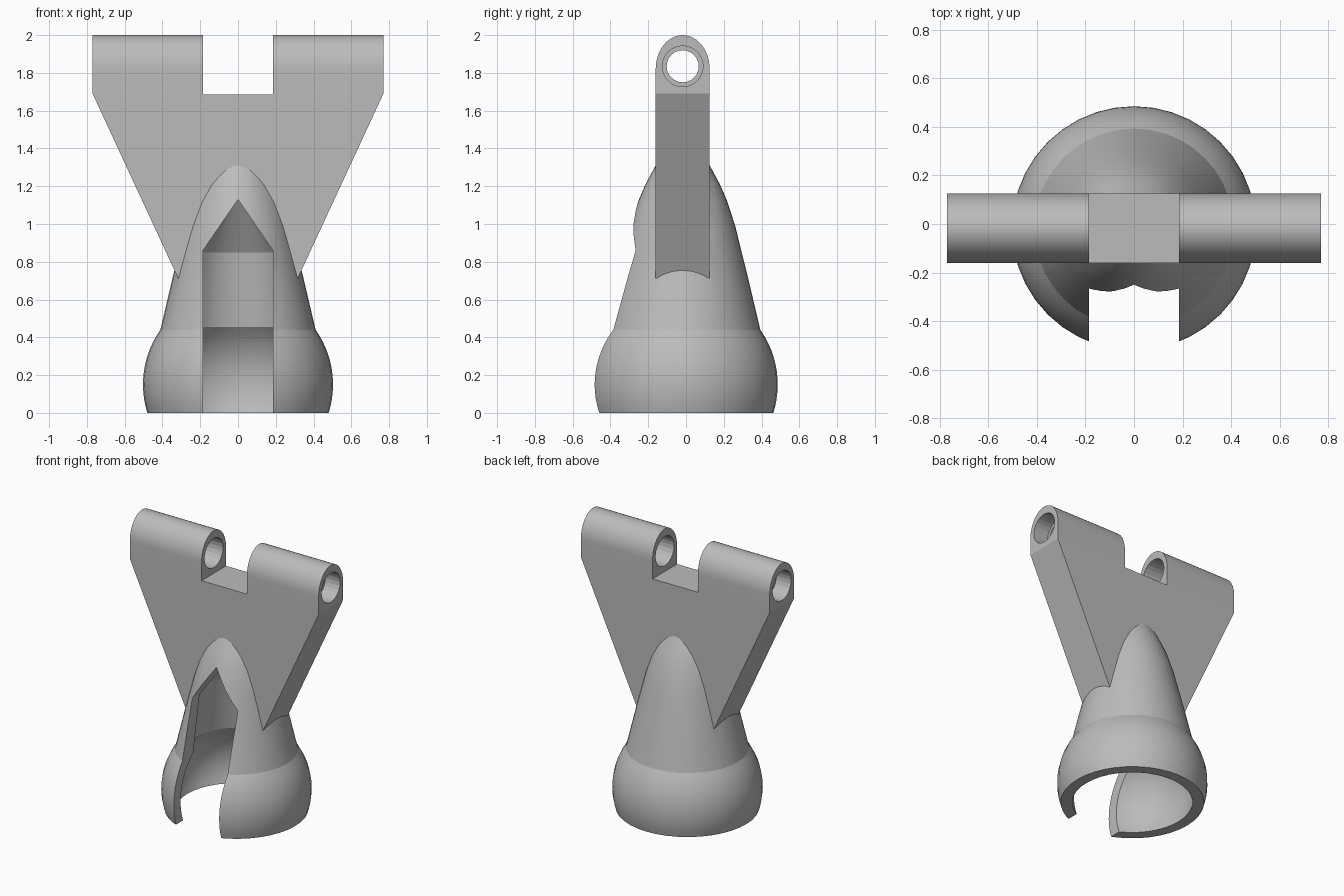
import bpy, bmesh, math
from mathutils import Vector

cube = bpy.data.objects.get("Cube")
if cube:
    bpy.data.objects.remove(cube, do_unlink=True)

CY = -0.0175      # shared centre line of socket and plate
HALF = 0.143      # half thickness of the plate
SLOT = 0.185      # half width of slot and hinge gap
SEGS = 40

grey = bpy.data.materials.new("plain_grey")
grey.use_nodes = True
colour = (0.5, 0.5, 0.5, 1)
grey.diffuse_color = colour
grey.node_tree.nodes["Principled BSDF"].inputs["Base Color"].default_value = colour


def finish(name, bm):
    bmesh.ops.remove_doubles(bm, verts=bm.verts, dist=1e-5)
    bmesh.ops.recalc_face_normals(bm, faces=bm.faces)
    mesh = bpy.data.meshes.new(name)
    bm.to_mesh(mesh)
    bm.free()
    mesh.materials.append(grey)
    obj = bpy.data.objects.new(name, mesh)
    bpy.context.collection.objects.link(obj)
    return obj


def revolve(name, profile):
    """Closed solid from (radius, z) points, spun around the centre line."""
    bm = bmesh.new()
    rings = [[bm.verts.new((r * math.cos(2 * math.pi * i / SEGS),
                            CY + r * math.sin(2 * math.pi * i / SEGS), z))
              for i in range(SEGS)] for r, z in profile]
    for low, high in zip(rings, rings[1:]):
        for i in range(SEGS):
            j = (i + 1) % SEGS
            bm.faces.new((low[i], low[j], high[j], high[i]))
    bm.faces.new(rings[0][::-1])
    bm.faces.new(rings[-1])
    return finish(name, bm)


def prism(name, points, offset):
    """Solid from a flat outline, extruded by the offset vector."""
    bm = bmesh.new()
    face = bm.faces.new([bm.verts.new(p) for p in points])
    new = bmesh.ops.extrude_face_region(bm, geom=[face])["geom"]
    moved = [v for v in new if isinstance(v, bmesh.types.BMVert)]
    bmesh.ops.translate(bm, verts=moved, vec=Vector(offset))
    return finish(name, bm)


def combine(target, other, operation):
    mod = target.modifiers.new(operation, 'BOOLEAN')
    mod.operation = operation
    mod.solver = 'EXACT'
    mod.object = other
    bpy.context.view_layer.objects.active = target
    bpy.ops.object.modifier_apply(modifier=mod.name)
    bpy.data.objects.remove(other, do_unlink=True)


def ball(radius, low, high, steps=12):
    """Profile of a sphere band around the socket centre."""
    mid = 0.15
    heights = [low + (high - low) * i / steps for i in range(steps + 1)]
    return [(math.sqrt(radius ** 2 - (z - mid) ** 2), z) for z in heights]


# Socket: ball-shaped skirt, tapered neck and domed tip
bracket = revolve("socket_bracket", ball(0.503, 0, 0.44) + [
    (0.345, 0.72), (0.31, 0.86), (0.278, 0.99), (0.236, 1.12),
    (0.197, 1.21), (0.143, 1.31), (0.07, 1.4)])

# Flared plate with the hinge gap in its outline
right = [(0.27, 0.612), (0.77, 1.69), (0.77, 2.1), (SLOT, 2.1), (SLOT, 1.685)]
outline = right + [(-x, z) for x, z in reversed(right)]
plate = prism("flared_plate", [(x, CY - 0.3, z) for x, z in outline], (0, 0.6, 0))

# Trim the plate to thickness and round the hinge knuckles
arc = [(CY + HALF * math.cos(math.pi * i / 24), 1.82 + 0.18 * math.sin(math.pi * i / 24))
       for i in range(25)]
section = [(CY - HALF, 0.4), (CY + HALF, 0.4)] + arc
combine(plate, prism("knuckle_section", [(-1, y, z) for y, z in section], (2, 0, 0)),
        'INTERSECT')
combine(bracket, plate, 'UNION')

# Hollow: ball seat, tapered throat and conical roof
combine(bracket, revolve("hollow", ball(0.43, -0.05, 0.455) + [
    (0.25, 0.85), (0.005, 1.25)]), 'DIFFERENCE')

# Pointed slot in the front
slot = [(-SLOT, -0.1), (SLOT, -0.1), (SLOT, 0.86), (0, 1.13), (-SLOT, 0.86)]
combine(bracket, prism("slot", [(x, -1, z) for x, z in slot], (0, 1 + CY, 0)),
        'DIFFERENCE')


# Hinge pin holes, wider at both ends of each knuckle
def bore(radius, start, end):
    ring = [(start, CY + radius * math.cos(2 * math.pi * i / 24),
             1.835 + radius * math.sin(2 * math.pi * i / 24)) for i in range(24)]
    combine(bracket, prism("bore", ring, (end - start, 0, 0)), 'DIFFERENCE')


bore(0.085, -1, 1)
for side in (-1, 1):
    bore(0.108, side * 0.65, side * 0.9)
bore(0.108, -0.42, 0.42)

# Smooth shading with crisp edges
bpy.ops.object.select_all(action='DESELECT')
bracket.select_set(True)
bpy.context.view_layer.objects.active = bracket
bpy.ops.object.shade_smooth_by_angle(angle=math.radians(14))
